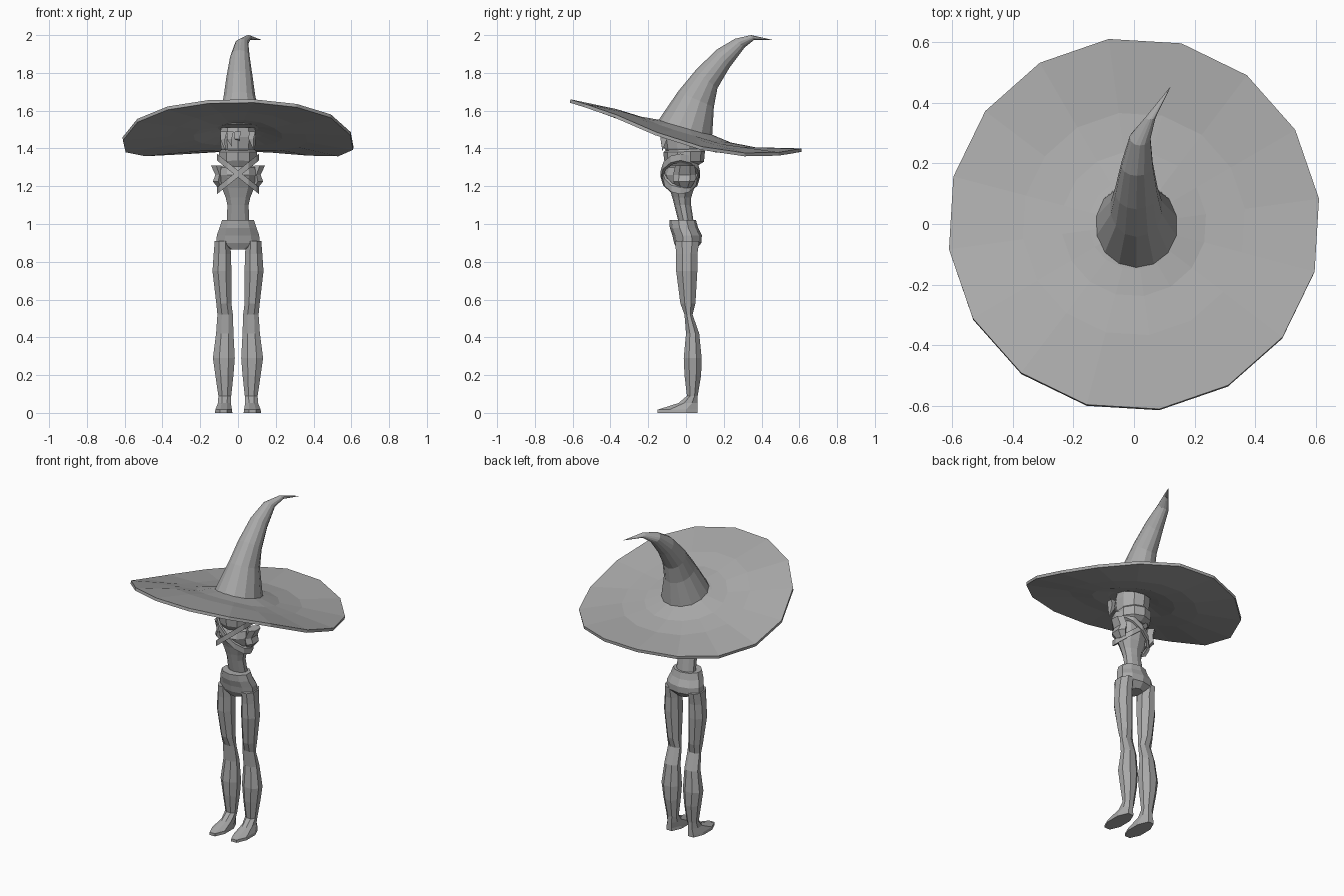
import bpy, bmesh, math
from mathutils import Vector

if "Cube" in bpy.data.objects:
    bpy.data.objects.remove(bpy.data.objects["Cube"])

grey = bpy.data.materials.new("plain_grey")
grey.diffuse_color = (0.4, 0.4, 0.4, 1)
grey.use_nodes = True
grey.node_tree.nodes["Principled BSDF"].inputs["Base Color"].default_value = grey.diffuse_color


def finish(bm, name):
    bmesh.ops.recalc_face_normals(bm, faces=bm.faces)
    me = bpy.data.meshes.new(name)
    bm.to_mesh(me)
    bm.free()
    me.materials.append(grey)
    ob = bpy.data.objects.new(name, me)
    bpy.context.collection.objects.link(ob)
    return ob


def loft(name, rings, n=8, tip=None, side=1):
    """Rings: (centre x, half width, front y, front z, back y, back z)."""
    bm = bmesh.new()
    rows = []
    k = 1 / math.cos(math.pi / n)
    for cx, rx, fy, fz, by, bz in rings:
        row = []
        for i in range(n):
            a = 2 * math.pi * (i + 0.5) / n
            s = math.sin(a) * k
            row.append(bm.verts.new((side * (cx + rx * math.cos(a) * k),
                                     (fy + by) / 2 + s * (by - fy) / 2,
                                     (fz + bz) / 2 + s * (bz - fz) / 2)))
        rows.append(row)
    for a, b in zip(rows, rows[1:]):
        for i in range(n):
            j = (i + 1) % n
            bm.faces.new((a[i], a[j], b[j], b[i]))
    bm.faces.new(rows[0])
    if tip:
        t = bm.verts.new(tip)
        for i in range(n):
            bm.faces.new((rows[-1][i], rows[-1][(i + 1) % n], t))
    else:
        bm.faces.new(rows[-1])
    return finish(bm, name)


def level(cx, rx, fy, by, z):
    return (cx, rx, fy, z, by, z)


def lerp(table, v):
    if v <= table[0][0]:
        return table[0][1]
    for (a, p), (b, q) in zip(table, table[1:]):
        if v <= b:
            return p + (q - p) * (v - a) / (b - a)
    return table[-1][1]


# Hat brim: tilted 16-sided disc, raised near the crown
slope = [(-.61, 1.66), (-.5, 1.625), (-.33, 1.565), (-.12, 1.47), (.1, 1.405),
         (.32, 1.375), (.5, 1.38), (.61, 1.40)]
lift = [(.1, .085), (.15, .07), (.24, .045), (.37, .03), (.617, 0)]
bm = bmesh.new()
rows = []
for r in (.09, .15, .24, .37, .617):
    row = []
    for i in range(16):
        a = math.radians(7.8 + 22.5 * i)
        x, y = r * math.cos(a), r * math.sin(a)
        row.append(bm.verts.new((x, y, lerp(slope, y) + lerp(lift, r))))
    rows.append(row)
for a, b in zip(rows, rows[1:]):
    for i in range(16):
        j = (i + 1) % 16
        bm.faces.new((a[i], b[i], b[j], a[j]))
brim = finish(bm, "hat_brim")
mod = brim.modifiers.new("thickness", "SOLIDIFY")
mod.thickness = .018
mod.offset = -1

# Hat crown: bent cone
loft("hat_crown", [
    (.008, .135, -.155, 1.53, .135, 1.47),
    (.008, .085, -.04, 1.70, .145, 1.62),
    (.008, .070, .05, 1.81, .165, 1.72),
    (.010, .052, .16, 1.92, .23, 1.83),
    (.020, .034, .26, 1.98, .31, 1.935),
    (.055, .016, .345, 2.0, .36, 1.975)], 14, (.123, .457, 1.975))

# Head, neck, scarf
loft("head", [level(0, .07, -.08, .05, 1.36), level(0, .09, -.11, .08, 1.40),
              level(0, .095, -.12, .09, 1.46), level(0, .09, -.11, .09, 1.51)], 10)
loft("neck", [level(0, .05, -.06, .04, 1.27), level(0, .05, -.06, .04, 1.38)])
loft("scarf", [(0, .075, -.09, 1.30, .06, 1.31), (0, .098, -.11, 1.335, .09, 1.33),
               (0, .1, -.115, 1.38, .095, 1.385), (0, .075, -.09, 1.40, .07, 1.41)], 10)

# Torso and pelvis
loft("torso", [level(0, .06, -.035, .04, 1.0), level(0, .056, -.06, .025, 1.1),
               level(0, .065, -.07, .025, 1.14), level(0, .085, -.085, .04, 1.19),
               level(0, .095, -.115, .055, 1.26), level(0, .09, -.10, .055, 1.30),
               level(0, .05, -.06, .04, 1.33)], 10)
loft("pelvis", [level(0, .045, -.045, .05, .865), level(0, .115, -.06, .078, .90),
                level(0, .112, -.068, .08, .94), level(0, .098, -.082, .06, .98),
                level(0, .085, -.085, .05, 1.02)], 10)

# Legs with feet, and arm stubs
for side, word in ((-1, "left"), (1, "right")):
    loft(word + "_leg", [
        level(.083, .040, -.058, .07, .91), level(.083, .046, -.052, .06, .84),
        level(.085, .050, -.052, .06, .75), level(.075, .040, -.03, .05, .58),
        level(.068, .041, -.008, .035, .52), level(.070, .046, .0, .07, .42),
        level(.075, .058, -.012, .083, .29), level(.072, .048, -.008, .08, .2),
        level(.070, .034, .005, .062, .09), level(.072, .034, -.04, .062, .052),
        level(.076, .044, -.15, .062, .017), level(.076, .046, -.15, .062, 0)],
        8, side=side)
    loft(word + "_arm_stub", [
        level(.085, .02, -.04, .02, 1.19), level(.105, .028, -.06, .04, 1.225),
        level(.098, .022, -.06, .045, 1.26), level(.115, .028, -.05, .04, 1.31)],
        6, side=side)

# Crossed chest wraps: two tilted rings
for s, word in ((-1, "left"), (1, "right")):
    bm = bmesh.new()
    n, rows = 12, []
    for i in range(n):
        a = 2 * math.pi * i / n
        row = []
        for off, dz in ((0, -.018), (0, .018), (-.014, .018), (-.014, -.018)):
            x = (.112 + off) * math.cos(a)
            y = -.03 + (.1 + off + .004 * s) * math.sin(a)
            row.append(bm.verts.new((x, y, 1.265 + s * .8 * x + dz)))
        rows.append(row)
    for i in range(n):
        a, b = rows[i], rows[(i + 1) % n]
        for k in range(4):
            m = (k + 1) % 4
            bm.faces.new((a[k], a[m], b[m], b[k]))
    finish(bm, word + "_chest_wrap")

# Hair locks over the face
for i, (x, z) in enumerate(((-.075, 1.385), (-.04, 1.41), (.0, 1.44), (.075, 1.39))):
    loft("hair_lock_%d" % (i + 1), [level(x, .017, -.13, -.09, 1.49),
                                    level(x - .006, .013, -.135, -.1, 1.45)],
         4, (x + .008, -.125, z))
